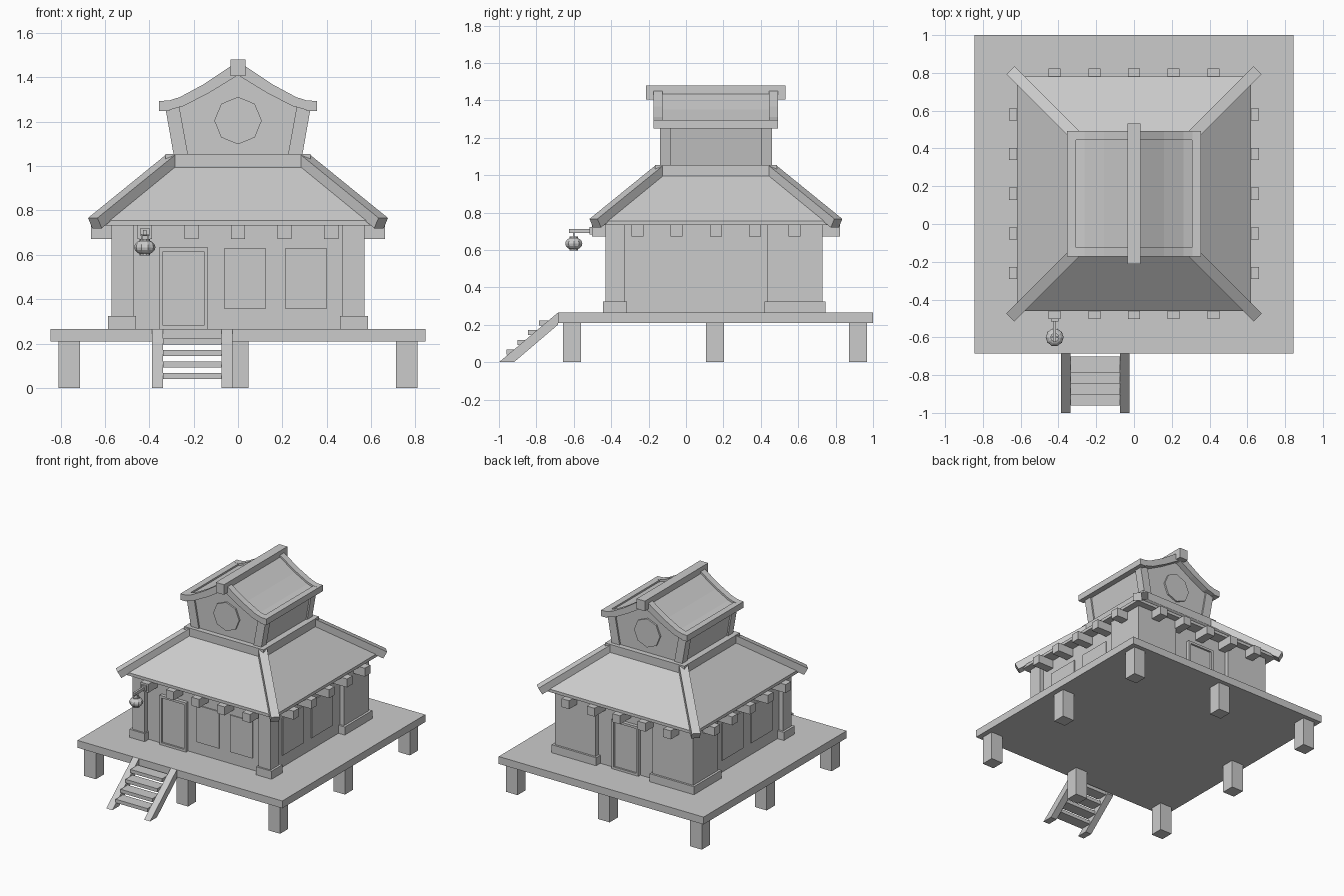
import bpy, bmesh, math
from mathutils import Vector

cube = bpy.data.objects.get("Cube")
if cube:
    bpy.data.objects.remove(cube, do_unlink=True)

GREY = (0.6, 0.6, 0.6, 1)
mat = bpy.data.materials.new("plain grey")
mat.use_nodes = True
mat.diffuse_color = GREY
mat.node_tree.nodes["Principled BSDF"].inputs["Base Color"].default_value = GREY

CY = 0.16  # centre of the house in y


def finish(name, bm):
    bmesh.ops.recalc_face_normals(bm, faces=bm.faces)
    mesh = bpy.data.meshes.new(name)
    bm.to_mesh(mesh)
    bm.free()
    mesh.materials.append(mat)
    obj = bpy.data.objects.new(name, mesh)
    bpy.context.collection.objects.link(obj)
    return obj


def box(name, x, y, z):
    bm = bmesh.new()
    bmesh.ops.create_cube(bm, size=1)
    for v in bm.verts:
        v.co = [(r[0] + r[1]) / 2 + c * (r[1] - r[0]) for r, c in zip((x, y, z), v.co)]
    return finish(name, bm)


def loft(name, rings):
    """Closed solid through equal-length rings of points."""
    bm = bmesh.new()
    loops = [[bm.verts.new(p) for p in ring] for ring in rings]
    n = len(loops[0])
    for a, b in zip(loops, loops[1:]):
        for i in range(n):
            j = (i + 1) % n
            bm.faces.new((a[i], a[j], b[j], b[i]))
    bm.faces.new(loops[0])
    bm.faces.new(loops[-1])
    return finish(name, bm)


def prism_y(name, outline, y0, y1):
    return loft(name, [[(x, y, z) for x, z in outline] for y in (y0, y1)])


def prism_x(name, outline, x0, x1):
    return loft(name, [[(x, y, z) for y, z in outline] for x in (x0, x1)])


def square(half, z):
    return [(sx * half, CY + sy * half, z) for sx, sy in ((-1, -1), (1, -1), (1, 1), (-1, 1))]


def span(s, a, b):
    return (min(s * a, s * b), max(s * a, s * b))


# Deck and legs
box("deck", (-0.845, 0.845), (-0.685, 1.0), (0.21, 0.265))
for i in (-1, 0, 1):
    for j in (-1, 0, 1):
        if i or j:
            x, y = i * 0.76, CY - 0.005 + j * 0.765
            box("deck_leg", (x - 0.048, x + 0.048), (y - 0.048, y + 0.048), (0, 0.21))

# Stairs
for x in (-0.387, -0.075):
    prism_x("stair_stringer", [(-1, 0), (-0.92, 0), (-0.685, 0.2), (-0.685, 0.265)], x, x + 0.05)
for i in range(4):
    y, z = -0.96 + 0.058 * i, 0.067 + 0.052 * i
    box("stair_tread", (-0.337, -0.075), (y, y + 0.085), (z - 0.026, z))

# Walls, corner posts and rear corner blocks
box("walls", (-0.535, 0.535), (-0.395, 0.695), (0.265, 0.735))
for s in (-1, 1):
    box("front_post", span(s, 0.47, 0.57), (-0.43, -0.33), (0.265, 0.735))
    box("front_post_base", span(s, 0.46, 0.587), (-0.443, -0.315), (0.265, 0.325))
    box("rear_block", span(s, 0.235, 0.57), (0.435, 0.73), (0.265, 0.735))
    box("rear_block_base", span(s, 0.22, 0.587), (0.42, 0.745), (0.265, 0.325))
    for y in (-0.245, 0.095):
        box("side_window", span(s, 0.53, 0.543), (y, y + 0.25), (0.355, 0.63))
for x in (-0.06, 0.215):
    box("front_window", (x, x + 0.185), (-0.403, -0.39), (0.355, 0.63))


# Doors, each a frame around a set-back panel
def door(x0, x1, wall_y, out):
    t, b = 0.018, 0.017
    y = tuple(sorted((wall_y, wall_y + out * 0.025)))
    box("door_jamb", (x0, x0 + t), y, (0.265, 0.632))
    box("door_jamb", (x1 - t, x1), y, (0.265, 0.632))
    box("door_lintel", (x0, x1), y, (0.632 - b, 0.632))
    box("door_sill", (x0, x1), y, (0.265, 0.265 + b))
    box("door_panel", (x0, x1), tuple(sorted((wall_y, wall_y + out * 0.012))), (0.265, 0.63))


door(-0.355, -0.135, -0.395, -1)
door(-0.11, 0.11, 0.695, 1)

# Roof beams running through the house in both directions
for i in range(-2, 3):
    c = i * 0.21
    box("roof_beam", (c - 0.032, c + 0.032), (CY - 0.663, CY + 0.663), (0.672, 0.735))
    box("roof_beam", (-0.663, 0.663), (CY + c - 0.032, CY + c + 0.032), (0.672, 0.735))

# Lower roof, its collar and hip beams
loft("lower_roof", [square(0.62, 0.733), square(0.62, 0.755), square(0.29, 1.025)])
loft("roof_collar", [square(0.327, 0.98), square(0.327, 1.055)])
for sx in (-1, 1):
    for sy in (-1, 1):
        a = Vector((sx * 0.645, CY + sy * 0.645, 0.743))
        b = Vector((sx * 0.295, CY + sy * 0.295, 1.027))
        d = (b - a).normalized()
        side = d.cross(Vector((0, 0, 1))).normalized() * 0.03
        up = side.cross(d).normalized() * 0.027
        loft("hip_beam", [[p + side + up, p - side + up, p - side - up, p + side - up] for p in (a, b)])

# Upper room with flared walls and a gable at each end
upper = [(0.355, 1.293), (0.31, 1.296), (0.262, 1.311), (0.158, 1.367), (0.036, 1.448), (0, 1.462)]
lower = [(0.355, 1.249), (0.325, 1.249), (0.244, 1.271), (0.127, 1.332), (0, 1.41)]


def mirrored(half):
    """Mirror a half outline that ends on x = 0."""
    return half + [(-x, z) for x, z in reversed(half[:-1])]


gable = mirrored([(0.28, 1.05), (0.315, 1.26)] + lower[2:])
prism_y("upper_room", gable, CY - 0.288, CY + 0.288)
for sx in (-1, 1):
    for sy in (-1, 1):
        corner = [(0.225, 1.05), (0.29, 1.05), (0.326, 1.255), (0.265, 1.27)]
        prism_y("upper_post", [(sx * x, z) for x, z in corner], CY + sy * 0.24, CY + sy * 0.3)
for s in (-1, 1):
    octagon = [(0.107 * math.cos(k * math.pi / 4), 1.205 + 0.107 * math.sin(k * math.pi / 4)) for k in range(8)]
    prism_y("gable_plaque", octagon, CY + s * 0.285, CY + s * 0.3)

# Upper roof: sunken curved panels, gable boards, eave boards and ridge
for s in (-1, 1):
    top = [(s * x, z - 0.015) for x, z in upper[1:]]
    low = [(s * x, z) for x, z in reversed(lower[1:])]
    prism_y("upper_roof_panel", top + low, CY - 0.3, CY + 0.3)
    for e in (-1, 1):
        board = [(s * x, z) for x, z in upper + lower[::-1]]
        prism_y("gable_board", board, CY + e * 0.285, CY + e * 0.333)
    box("eave_board", span(s, 0.308, 0.355), (CY - 0.333, CY + 0.333), (1.249, 1.294))
box("ridge_beam", (-0.034, 0.034), (CY - 0.373, CY + 0.373), (1.405, 1.48))

# Hanging lantern
LX, LY = -0.42, -0.6
box("lantern_plate", (LX - 0.02, LX + 0.02), (-0.515, -0.5), (0.684, 0.722))
box("lantern_arm", (LX - 0.008, LX + 0.008), (-0.625, -0.5), (0.69, 0.711))
for s in (-1, 1):
    box("lantern_hanger", span(1, LX + s * 0.014 - 0.003, LX + s * 0.014 + 0.003),
        (LY - 0.004, LY + 0.004), (0.66, 0.693))
box("lantern_hook", (LX - 0.017, LX + 0.017), (LY - 0.004, LY + 0.004), (0.688, 0.694))


def ring(radius, z, n, dent=0):
    pts = []
    for k in range(n):
        a, r = k * math.tau / n, radius * (1 - dent * (k % 2))
        pts.append((LX + r * math.cos(a), LY + r * math.sin(a), z))
    return pts


loft("lantern_body", [ring(0.048 * math.sin(math.pi * t / 8), 0.634 - 0.034 * math.cos(math.pi * t / 8), 20, 0.07)
                      for t in range(1, 8)])
loft("lantern_cap", [ring(0.023, 0.66, 10), ring(0.023, 0.672, 10)])
loft("lantern_foot", [ring(0.023, 0.596, 10), ring(0.023, 0.608, 10)])
